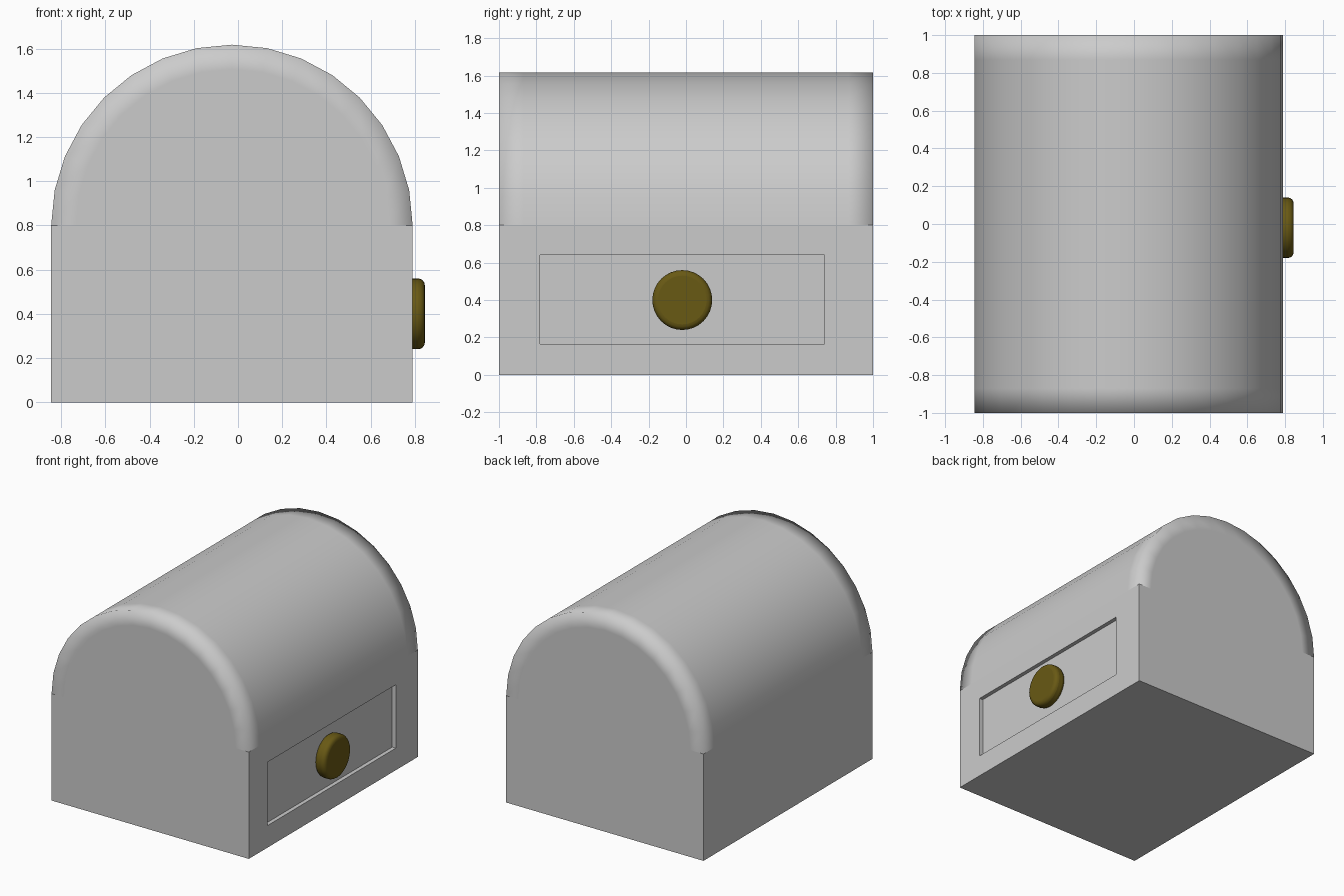
import bpy, bmesh, math

if "Cube" in bpy.data.objects:
    bpy.data.objects.remove(bpy.data.objects["Cube"])

X0, X1, Z_SEAM = -0.845, 0.79, 0.8
CX, R = (X0 + X1) / 2, (X1 - X0) / 2


def make_object(name, bm):
    bmesh.ops.recalc_face_normals(bm, faces=bm.faces)
    mesh = bpy.data.meshes.new(name)
    bm.to_mesh(mesh)
    bm.free()
    obj = bpy.data.objects.new(name, mesh)
    bpy.context.collection.objects.link(obj)
    return obj


# Base box with a shallow recessed panel on the right side
bm = bmesh.new()
bmesh.ops.create_cube(bm, size=1)
for v in bm.verts:
    v.co = (X1 if v.co.x > 0 else X0, math.copysign(1, v.co.y), Z_SEAM if v.co.z > 0 else 0)
panel = max(bm.faces, key=lambda f: f.calc_center_median().x)
for x in (X1, X1 - 0.03):
    bmesh.ops.inset_region(bm, faces=[panel], thickness=0.05)
    mid = panel.calc_center_median()
    for v in panel.verts:
        v.co = (x, 0.74 if v.co.y > mid.y else -0.78, 0.64 if v.co.z > mid.z else 0.165)
make_object("base_box", bm)

# Barrel lid: half rings with support loops so only the rim shades softly
bm = bmesh.new()
SEG = 16
rings = []
for y, r in ((-1, R - 0.11), (-1, R), (-0.87, R), (0.87, R), (1, R), (1, R - 0.11)):
    angles = [math.pi * i / SEG for i in range(SEG + 1)]
    rings.append([bm.verts.new((CX + r * math.cos(a), y, Z_SEAM + r * math.sin(a)))
                  for a in angles])
for a, b in zip(rings, rings[1:]):
    for i in range(SEG):
        bm.faces.new((a[i], a[i + 1], b[i + 1], b[i]))
for end in (rings[0], rings[-1]):
    bm.faces.new(end)
for f in bm.faces:
    f.smooth = True
make_object("barrel_lid", bm)

# Round knob with softened rims
bpy.ops.mesh.primitive_cylinder_add(vertices=32, radius=0.16, depth=0.09,
                                    location=(0.8, -0.02, 0.4),
                                    rotation=(0, math.pi / 2, 0))
knob = bpy.context.object
knob.name = "drawer_knob"
bevel = knob.modifiers.new("soft_rim", "BEVEL")
bevel.width = 0.03
bevel.segments = 4
bevel.limit_method = 'ANGLE'
bevel.angle_limit = math.radians(40)
bpy.ops.object.shade_smooth_by_angle(angle=math.radians(40))
for p in knob.data.polygons:
    p.use_smooth = True
brass = bpy.data.materials.new("dark_brass")
brass.diffuse_color = (0.14, 0.1, 0.007, 1)
brass.use_nodes = True
brass.node_tree.nodes["Principled BSDF"].inputs["Base Color"].default_value = brass.diffuse_color
knob.data.materials.append(brass)
